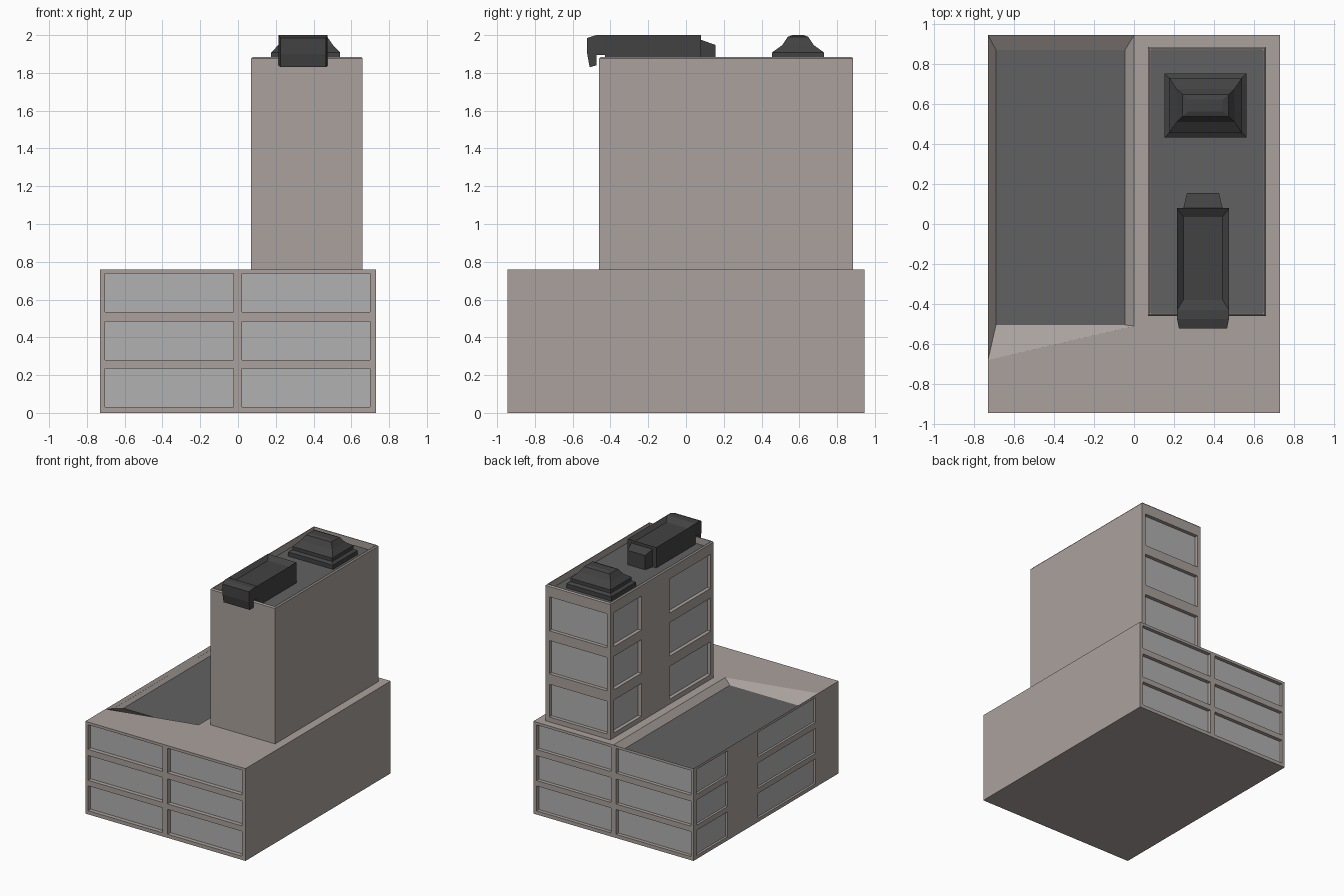
import bpy, bmesh
from mathutils import Vector

if "Cube" in bpy.data.objects:
    bpy.data.objects.remove(bpy.data.objects["Cube"])


def material(name, rgb):
    m = bpy.data.materials.new(name)
    m.diffuse_color = (*rgb, 1)
    m.use_nodes = True
    m.node_tree.nodes["Principled BSDF"].inputs["Base Color"].default_value = m.diffuse_color
    return m


WALL, GLASS, ROOF = 0, 1, 2
BUILDING = [material("wall", (0.40, 0.355, 0.335)),
            material("glass", (0.44, 0.44, 0.44)),
            material("roof", (0.12, 0.12, 0.12))]
METAL = [material("dark_metal", (0.055, 0.055, 0.055))]


def finish(bm, name, mats):
    bmesh.ops.remove_doubles(bm, verts=bm.verts, dist=1e-5)
    me = bpy.data.meshes.new(name)
    bm.to_mesh(me)
    bm.free()
    for m in mats:
        me.materials.append(m)
    ob = bpy.data.objects.new(name, me)
    bpy.context.collection.objects.link(ob)
    return ob


def poly(bm, pts, out, mat=0):
    """One face turned towards the direction 'out'."""
    f = bm.faces.new([bm.verts.new(p) for p in pts])
    f.normal_update()
    if f.normal.dot(Vector(out)) < 0:
        f.normal_flip()
    f.material_index = mat


def facade(bm, axis, pos, sign, u_range, z_range, cols=(), rows=(), depth=0.03):
    """Upright wall with recessed panes where columns and rows cross."""
    def p(u, z, d=0.0):
        return (pos - sign * d, u, z) if axis == 'x' else (u, pos - sign * d, z)

    def along(u):
        return (0, u, 0) if axis == 'x' else (u, 0, 0)
    out = (sign, 0, 0) if axis == 'x' else (0, sign, 0)
    us = sorted([*u_range, *(v for c in cols for v in c)])
    zs = sorted([*z_range, *(v for r in rows for v in r)])
    for a, b in zip(us, us[1:]):
        for c, e in zip(zs, zs[1:]):
            if (a, b) not in cols or (c, e) not in rows:
                poly(bm, [p(a, c), p(b, c), p(b, e), p(a, e)], out)
                continue
            poly(bm, [p(a, c, depth), p(b, c, depth), p(b, e, depth), p(a, e, depth)], out, GLASS)
            for u, s in ((a, 1), (b, -1)):
                poly(bm, [p(u, c), p(u, e), p(u, e, depth), p(u, c, depth)], along(s))
            for z, s in ((c, 1), (e, -1)):
                poly(bm, [p(a, z), p(b, z), p(b, z, depth), p(a, z, depth)], (0, 0, s))


def stack(bm, levels, cap_mat=0):
    """Rectangles (x0, x1, y0, y1, z) joined in order, last one capped."""
    rings = [[bm.verts.new(v) for v in ((a, c, z), (b, c, z), (b, d, z), (a, d, z))]
             for a, b, c, d, z in levels]
    for lo, hi in zip(rings, rings[1:]):
        for i in range(4):
            j = (i + 1) % 4
            bm.faces.new((lo[i], lo[j], hi[j], hi[i]))
    bm.faces.new(rings[-1]).material_index = cap_mat


def prism(name, cx, profile):
    """Side profile of (y, z, half width) points spanned across x."""
    bm = bmesh.new()
    sides = [[bm.verts.new((cx + s * w, y, z)) for y, z, w in profile] for s in (-1, 1)]
    n = len(profile)
    for s in sides:
        bm.faces.new(s)
    for i in range(n):
        j = (i + 1) % n
        bm.faces.new((sides[0][i], sides[0][j], sides[1][j], sides[1][i]))
    bmesh.ops.recalc_face_normals(bm, faces=bm.faces)
    return finish(bm, name, METAL)


# Lower block walls
X, Y, H = 0.73, 0.945, 0.76
rows = [(0.03, 0.235), (0.28, 0.485), (0.535, 0.738)]
cols = [(-0.705, -0.025), (0.02, 0.70)]
bm = bmesh.new()
facade(bm, 'y', -Y, -1, (-X, X), (0, H), cols, rows, 0.035)
facade(bm, 'y', Y, 1, (-X, X), (0, H), cols, rows, 0.03)
facade(bm, 'x', -X, -1, (-Y, Y), (0, H), [(-0.645, 0.105), (0.50, 0.905)], rows, 0.018)
facade(bm, 'x', X, 1, (-Y, Y), (0, H))
poly(bm, [(-X, -Y, 0), (X, -Y, 0), (X, Y, 0), (-X, Y, 0)], (0, 0, -1))

# Lower roof: L-shaped terrace and a sunken dark deck with sloping edges
rim = [(-X, -0.68, H), (0, -0.51, H), (0, Y, H), (-X, Y, H)]
deck = [(-0.69, -0.505, 0.71), (-0.045, -0.505, 0.71), (-0.045, 0.87, 0.71), (-0.69, 0.87, 0.71)]
poly(bm, [rim[2], (X, Y, H), (X, -Y, H), (-X, -Y, H), rim[0], rim[1]], (0, 0, 1))
poly(bm, deck, (0, 0, 1), ROOF)
for i in range(4):
    j = (i + 1) % 4
    poly(bm, [rim[i], rim[j], deck[j], deck[i]], (0, 0, 1))
finish(bm, "lower_block", BUILDING)

# Tower
x0, x1, y0, y1, top = 0.07, 0.66, -0.46, 0.885, 1.875
rows = [(0.80, 1.07), (1.155, 1.43), (1.51, 1.79)]
bm = bmesh.new()
facade(bm, 'y', y1, 1, (x0, x1), (H, top), [(0.10, 0.625)], rows)
facade(bm, 'x', x0, -1, (y0, y1), (H, top), [(-0.42, 0.115), (0.48, 0.84)], rows)
facade(bm, 'y', y0, -1, (x0, x1), (H, top))
facade(bm, 'x', x1, 1, (y0, y1), (H, top))
stack(bm, [(x0 + e, x1 - e, y0 + e, y1 - e, z) for e, z in
           ((0, top), (0.008, 1.885), (0.014, 1.885), (0.014, 1.83))], ROOF)
finish(bm, "tower", BUILDING)

# Stepped roof cap at the back of the tower
bm = bmesh.new()
cx, cy = 0.358, 0.593
stack(bm, [(cx - a, cx + a, cy - b, cy + b, z) for a, b, z in
           ((0.205, 0.16, 1.83), (0.205, 0.16, 1.865), (0.182, 0.138, 1.88),
            (0.182, 0.138, 1.908), (0.145, 0.083, 1.947), (0.115, 0.055, 1.99),
            (0.085, 0.03, 2.0))])
finish(bm, "roof_cap", METAL)

# Roof duct with tray top, hood hanging over the front, stub at the back
bm = bmesh.new()
stack(bm, [(0.215, 0.475, -0.43, 0.08, 1.83), (0.215, 0.475, -0.43, 0.08, 2.0),
           (0.247, 0.443, -0.38, 0.035, 1.97)])
finish(bm, "duct_body", METAL)
w = 0.13
prism("duct_hood", 0.345, [(-0.43, 2.0, w), (-0.475, 2.0, w), (-0.523, 1.985, w - 0.01),
                           (-0.523, 1.90, w - 0.01), (-0.51, 1.83, w - 0.01),
                           (-0.475, 1.84, w), (-0.475, 1.895, w), (-0.43, 1.895, w)])
prism("duct_stub", 0.345, [(0.08, 1.83, 0.098), (0.08, 1.975, 0.098),
                           (0.155, 1.948, 0.08), (0.155, 1.83, 0.08)])
